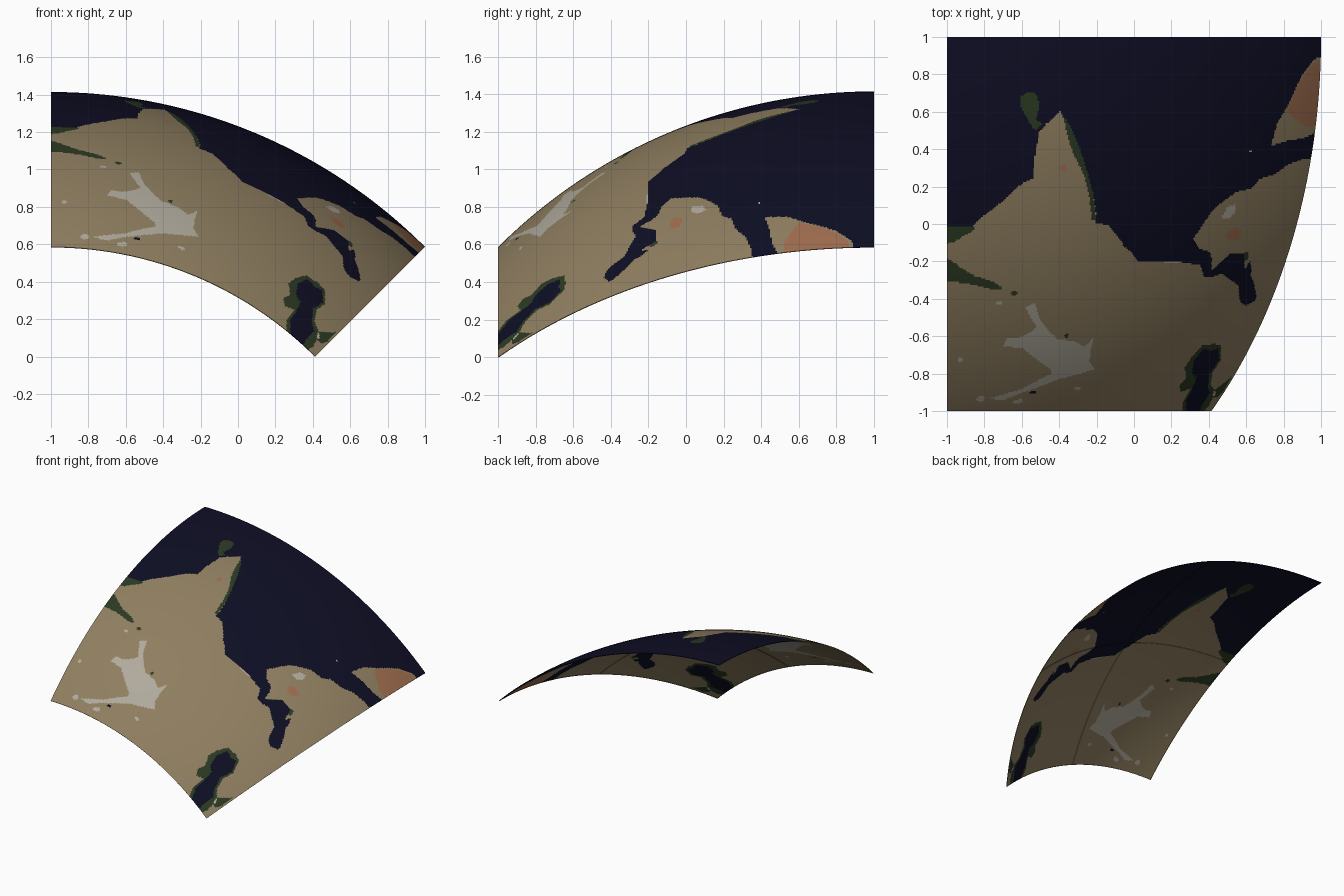
import bpy, bmesh, math
from math import sin, cos, radians

R = 2 * math.sqrt(2)            # globe radius
CX, CY, CZ = -1, 1, 2 - 3.4142  # globe centre
N = 120                         # cells per tile side

# --- flat colours
SEA, SAND, GREEN, GREY, CLAY = range(5)
COLOURS = [("deep_water", (.0044, .0044, .018)), ("sand", (.275, .21, .117)),
           ("forest_green", (.024, .041, .016)), ("pale_grey", (.43, .40, .33)),
           ("red_clay", (.34, .15, .075))]
mats = []
for name, c in COLOURS:
    m = bpy.data.materials.new(name)
    m.diffuse_color = (*c, 1)
    mats.append(m)

# --- coastlines in degrees (east, north)
bay_coast = [(95, 21.2), (87.3, 21.2), (85.7, 19.7), (83.5, 18), (82.2, 16.6), (81, 15.8),
             (80.2, 15.4), (80.2, 13.3), (79.8, 10.4), (79, 9.4), (78.2, 8.8), (77.5, 8.1)]
west_coast = [(76.3, 9.7), (75.3, 11.8), (74.7, 13.2), (73.8, 15.5), (73.2, 17.2),
              (72.7, 19), (72.5, 20.6), (71, 20.8), (69.6, 22.2), (68.6, 23.3), (67.3, 24.2),
              (66.5, 25.2), (61.5, 25.1), (57.8, 25.6)]
gulf_coast = [(57, 27), (56, 27.1), (54.5, 26.6), (52.6, 27.5), (51.3, 28), (50.8, 29.2),
              (50.1, 30.1), (49, 30.5), (47.9, 30), (47.9, 29.3), (48.6, 28.3), (49.3, 27.4),
              (50.1, 26.6), (50.2, 25.8), (50.8, 25.1), (51.2, 26.1), (51.6, 25.2),
              (51.5, 24.3), (54, 24.2), (55.2, 25.2), (56.1, 26.2)]
arabia_coast = [(56.5, 24.9), (57, 24), (58.6, 23.6), (59.8, 22.5), (58.7, 20.5), (57.8, 19),
                (56.5, 18), (55, 17), (53, 16.6), (52.2, 15.6), (50, 15), (48.5, 14),
                (46.5, 13.4), (40, 12.5), (40, 50), (95, 50)]
horn = [(40, 10.4), (45, 10.5), (47, 11.1), (49, 11.3), (51.2, 11.9), (51, 10.4), (50.7, 9.3),
        (49.8, 8), (48.5, 5.5), (47.8, 4.3), (46, 2.4), (40, 1)]
horn_clay = [(40, 9.6), (46.5, 9.7), (48.5, 8.8), (49.6, 8.1), (48.4, 5.6), (47.5, 4.3),
             (46, 2.8), (40, 2)]
island = [(80.1, 10.2), (79.5, 9.4), (80.2, 9), (79.8, 7.4), (80.2, 6.2), (81, 5.9),
          (81.9, 6.5), (81.9, 7.6), (81.1, 9), (80.6, 9.8)]
ghats = [(77.5, 8.1), (76.3, 9.7), (75.3, 11.8), (74.7, 13.2), (73.8, 15.5), (73.2, 17.2),
         (72.5, 20.3), (73, 20.3), (73.6, 17.6), (74.5, 15), (75.8, 12.8), (76.5, 11), (77.1, 9)]
delta = [(92, 23.2), (89.2, 22.9), (88.3, 22.2), (87, 21.6), (86.8, 21), (92, 21)]

# --- inland patches read in plan (x, y)
foothills = [(-1.1, -.17), (-1, -.18), (-.93, -.23), (-.85, -.28), (-.75, -.31), (-.7, -.345),
             (-.76, -.35), (-.85, -.325), (-.95, -.31), (-1.1, -.3)]
arabia_clay = [(.49, -.06), (.53, -.02), (.575, -.03), (.56, -.08), (.51, -.085)]
arabia_grey = [(.465, .03), (.5, .09), (.54, .105), (.545, .07), (.51, .03)]

# --- inland patches read in elevation (x, z)
plateau = [(-.58, .98), (-.53, .985), (-.5, .92), (-.46, .88), (-.41, .83), (-.32, .8),
           (-.27, .76), (-.22, .775), (-.24, .69), (-.21, .64), (-.41, .66), (-.45, .72),
           (-.5, .76), (-.6, .84), (-.7, .86), (-.68, .89), (-.6, .88), (-.52, .9)]
ridge = [(-.78, .64), (-.6, .66), (-.5, .685), (-.42, .7), (-.38, .66), (-.5, .65),
         (-.6, .64), (-.7, .62)]
lake_shore = [(.24, .31), (.28, .33), (.27, .39), (.31, .42), (.37, .435), (.43, .39),
              (.465, .36), (.465, .28), (.42, .25), (.41, .19), (.43, .13), (.52, .13),
              (.48, .08), (.45, .07), (.42, .09), (.4, .05), (.35, .03), (.26, .11),
              (.26, .2), (.3, .25), (.25, .27)]
lake = [(.32, .39), (.37, .415), (.415, .37), (.45, .355), (.455, .29), (.4, .255), (.395, .175),
        (.41, .135), (.37, .1), (.34, .05), (.28, .1), (.28, .2), (.31, .24), (.335, .29),
        (.31, .33)]


def spot(x, y, rx, ry):
    return [(x + rx * cos(k * .7854), y + ry * sin(k * .7854)) for k in range(8)]


# painted in order, later wins: (coordinate set, outline, colour)
MAP, PLAN, ELEV = range(3)
REGIONS = [(MAP, bay_coast + west_coast + gulf_coast + arabia_coast, SAND), (MAP, horn, SAND),
           (MAP, horn_clay, CLAY), (MAP, island, GREEN), (MAP, ghats, GREEN),
           (MAP, delta, GREEN), (PLAN, foothills, GREEN), (PLAN, arabia_clay, CLAY),
           (PLAN, arabia_grey, GREY), (ELEV, plateau, GREY), (ELEV, ridge, GREY),
           (ELEV, lake_shore, GREEN), (ELEV, lake, SEA),
           (PLAN, spot(-.38, .3, .02, .02), CLAY), (PLAN, spot(-.64, -.37, .018, .012), GREEN),
           (PLAN, spot(.2, -.205, .04, .008), GREY), (PLAN, spot(.62, .39, .008, .005), GREY),
           (PLAN, spot(-.93, -.725, .015, .01), GREY), (PLAN, spot(-.3, -.88, .02, .01), GREY),
           (PLAN, spot(-.72, -.42, .02, .01), GREY), (PLAN, spot(.6, -.17, .012, .025), GREEN),
           (ELEV, spot(-.82, .64, .025, .015), GREY), (ELEV, spot(-.62, .6, .03, .012), GREY),
           (ELEV, spot(-.54, .63, .018, .008), SEA), (ELEV, spot(-.36, .83, .012, .008), GREEN),
           (ELEV, spot(.43, .11, .008, .02), GREY)]
REGIONS = [(s, p, c, min(a for a, b in p), max(a for a, b in p), min(b for a, b in p),
            max(b for a, b in p)) for s, p, c in REGIONS]


def inside(u, v, poly):
    hit = False
    (a, b) = poly[-1]
    for c, d in poly:
        if (b > v) != (d > v) and u < (c - a) * (v - b) / (d - b) + a:
            hit = not hit
        a, b = c, d
    return hit


def on_globe(lon, lat, r=R):
    lon, lat = radians(lon), radians(lat)
    return (CX + r * cos(lat) * sin(lon), CY - r * sin(lat), CZ + r * cos(lat) * cos(lon))


def colour_at(lon, lat):
    x, y, z = on_globe(lon, lat)
    sets = ((90 - lon, lat), (x, y), (x, z))
    for s, poly, c, u0, u1, v0, v1 in reversed(REGIONS):
        u, v = sets[s]
        if u0 <= u <= u1 and v0 <= v <= v1 and inside(u, v, poly):
            return c
    return SEA


def tile(name, lon0, lat0):
    step = 22.5 / N
    bm = bmesh.new()
    g = [[bm.verts.new(on_globe(lon0 + i * step, lat0 + j * step)) for j in range(N + 1)]
         for i in range(N + 1)]
    for i in range(N):
        for j in range(N):
            f = bm.faces.new((g[i][j], g[i][j + 1], g[i + 1][j + 1], g[i + 1][j]))
            f.material_index = colour_at(lon0 + (i + .5) * step, lat0 + (j + .5) * step)
            f.smooth = True
    # thin skirt turned inward around the tile rim
    rim = [e for e in bm.edges if e.is_boundary]
    for e in rim:
        e.smooth = False
    new = bmesh.ops.extrude_edge_only(bm, edges=rim)["geom"]
    for v in (v for v in new if isinstance(v, bmesh.types.BMVert)):
        for k, c in enumerate((CX, CY, CZ)):
            v.co[k] = c + (v.co[k] - c) * .9985
    me = bpy.data.meshes.new(name)
    bm.to_mesh(me)
    bm.free()
    for m in mats:
        me.materials.append(m)
    bpy.context.collection.objects.link(bpy.data.objects.new(name, me))


# --- four globe tiles
for row, lat in (("back", 0), ("front", 22.5)):
    for side, lon in (("left", 0), ("right", 22.5)):
        tile(f"{row}_{side}_globe_tile", lon, lat)
